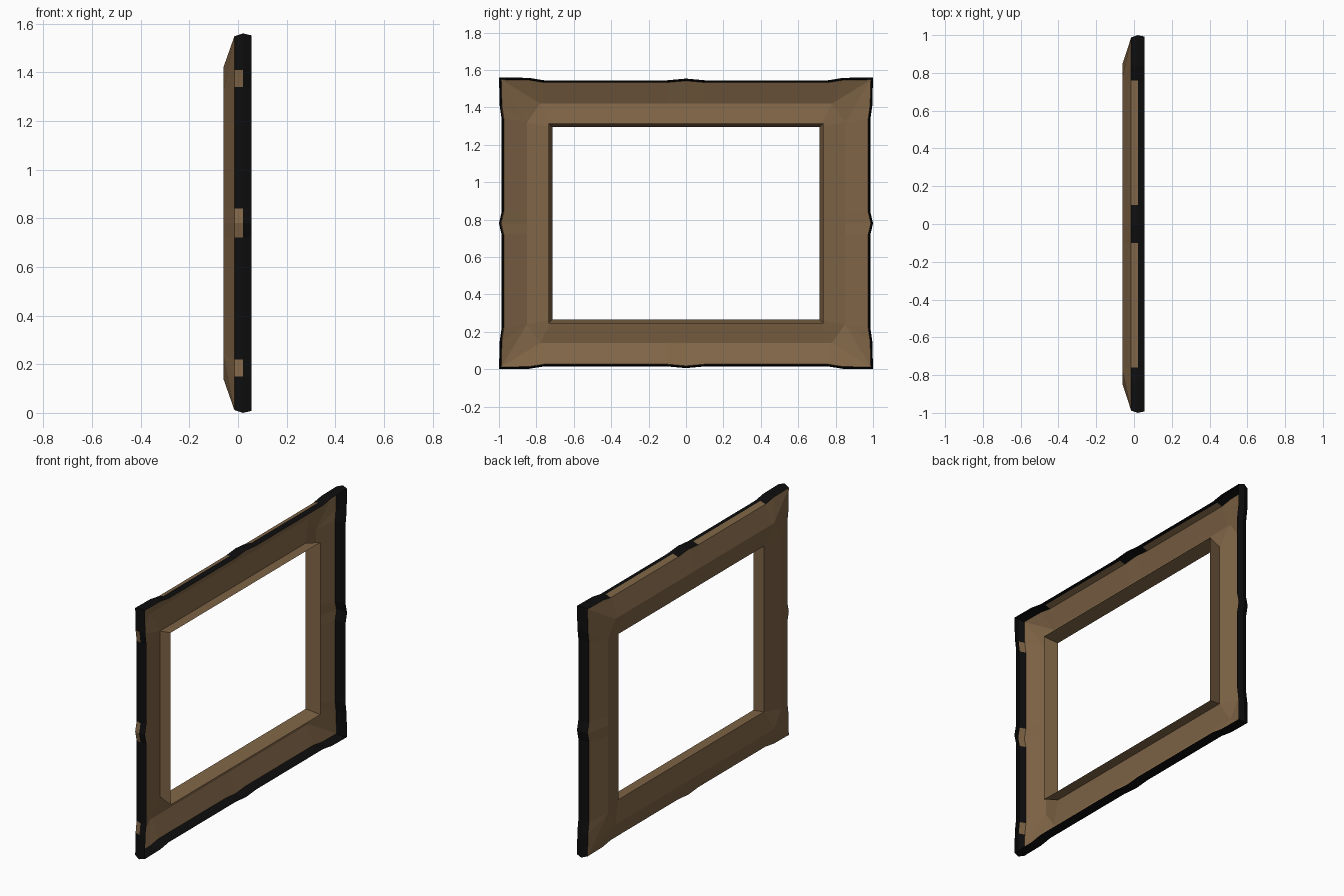
import bpy, bmesh

if "Cube" in bpy.data.objects:
    bpy.data.objects.remove(bpy.data.objects["Cube"])

CZ = 0.78  # height of the frame centre


def material(name, rgb):
    m = bpy.data.materials.new(name)
    m.diffuse_color = (*rgb, 1)
    m.use_nodes = True
    m.node_tree.nodes["Principled BSDF"].inputs["Base Color"].default_value = m.diffuse_color
    return m


brown = material("wood_brown", (0.215, 0.130, 0.062))
black = material("rim_black", (0.004, 0.004, 0.004))

# One quarter of the outer outline: side run, then top run (corner in both)
side = [(0.992, 0), (0.978, 0.06), (0.978, 0.56), (0.988, 0.63), (0.992, 0.772)]
top = [(0.992, 0.772), (0.84, 0.77), (0.76, 0.757), (0.10, 0.757), (0, 0.766)]

# Each station: outline point, clipped ridge point, inner edge, lip edge
quarter = []
for y, z in side:
    quarter.append(((y, z), (0.85, min(z, 0.54)), (0.715, min(z, 0.515)), (0.735, min(z, 0.535))))
for y, z in top:
    quarter.append(((y, z), (min(y, 0.78), 0.64), (min(y, 0.715), 0.515), (min(y, 0.735), 0.535)))


def flip(stations, sy, sz):
    return [tuple((p[0] * sy, p[1] * sz) for p in s) for s in stations]


# Mirror the quarter all the way round
loop = (quarter + flip(quarter, -1, 1)[::-1] + flip(quarter, -1, -1)
        + flip(quarter, 1, -1)[::-1])


def ring(index, x, grow=0.0):
    pts = []
    for s in loop:
        y, z = s[index]
        sy = (y > 0) - (y < 0)
        sz = (z > 0) - (z < 0)
        oy = grow if abs(y) > 0.9 else 0
        oz = grow if abs(z) > 0.7 else 0
        pts.append((x, y + sy * oy, z + sz * oz + CZ))
    return pts


def sheet(name, rings, rule):
    """Join neighbouring closed rings with quads; rule picks the material."""
    bm = bmesh.new()
    rows = [[bm.verts.new(p) for p in r] for r in rings]
    n = len(loop)
    for a, b in zip(rows, rows[1:]):
        for i in range(n):
            j = (i + 1) % n
            bm.faces.new((a[i], a[j], b[j], b[i]))
    bmesh.ops.remove_doubles(bm, verts=bm.verts, dist=0.0005)
    bmesh.ops.recalc_face_normals(bm, faces=bm.faces)
    for f in bm.faces:
        f.material_index = rule(f.calc_center_median())
    me = bpy.data.meshes.new(name)
    bm.to_mesh(me)
    bm.free()
    me.materials.append(brown)
    me.materials.append(black)
    ob = bpy.data.objects.new(name, me)
    bpy.context.collection.objects.link(ob)
    return ob


def rim_rule(c):
    """Black rim, with worn brown patches on its front half."""
    z = c.z - CZ
    if c.x > 0.02:
        return 1
    if z > 0.7 and 0.1 > abs(c.y) - 0.66 and abs(c.y) > 0.1:
        return 0
    if c.y < -0.9 and (abs(z) < 0.06 or 0.56 < abs(z) < 0.63):
        return 0
    return 1


# Moulded face: outer slope, ridge, inner slope and lip round the opening
sheet("frame_moulding",
      [ring(0, -0.015, -0.004), ring(1, -0.06), ring(2, -0.035), ring(3, 0.052)],
      lambda c: 0)

# Outer wall, widest along its middle
sheet("outer_rim",
      [ring(0, -0.015, -0.004), ring(0, 0.02, 0.008), ring(0, 0.055, 0.0)],
      rim_rule)
